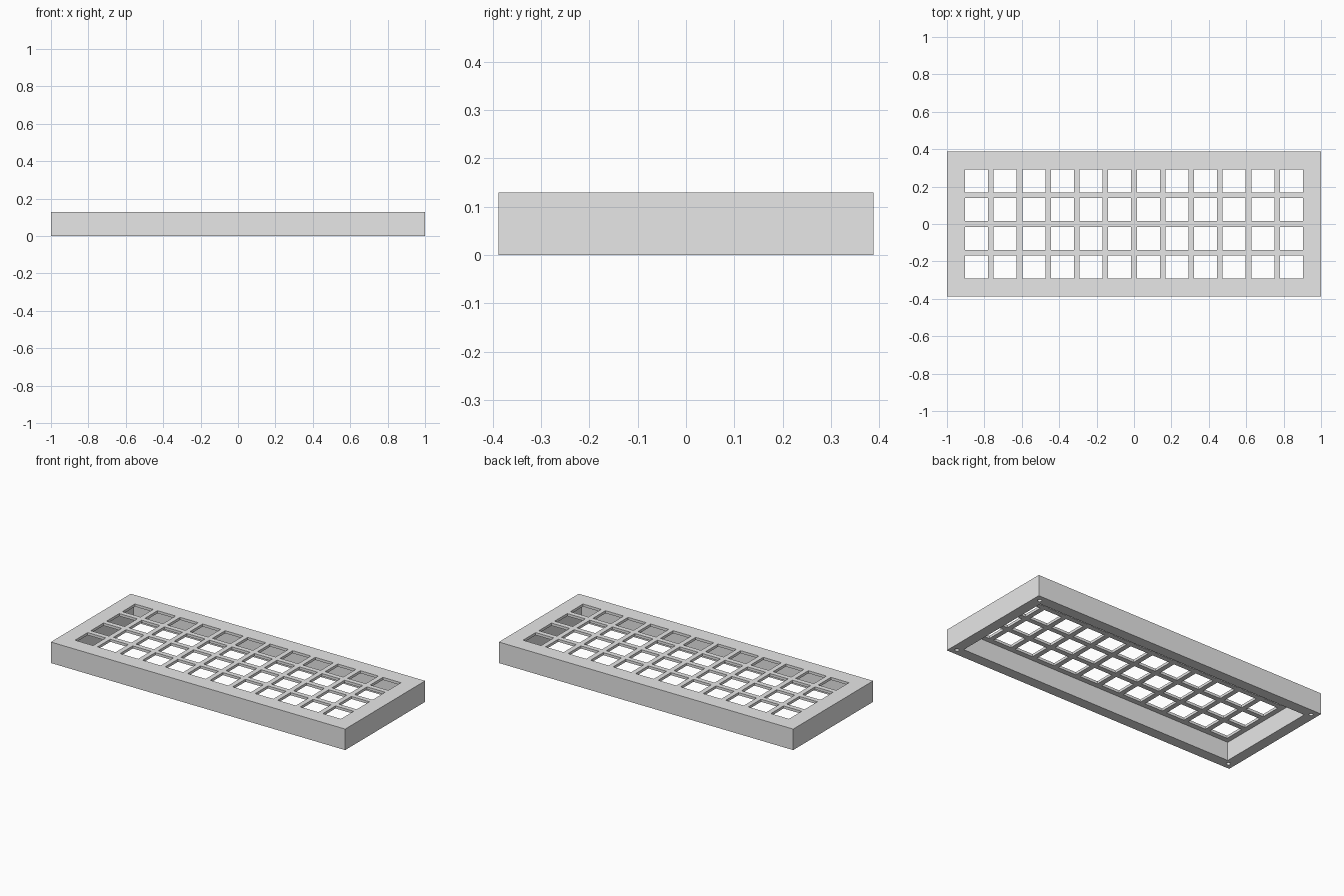
import bpy
import bmesh
from mathutils import Matrix, Vector

LENGTH, WIDTH, HEIGHT = 2.0, 0.776, 0.129
WALL, PLATE = 0.065, 0.016
COLS, ROWS, PITCH, KEY = 12, 4, 0.1531, 0.123
SCREW_INSET, SCREW_RADIUS, SCREW_DEPTH = 0.039, 0.012, 0.08

default = bpy.data.objects.get("Cube")
if default:
    bpy.data.objects.remove(default, do_unlink=True)

grey = bpy.data.materials.new("light grey")
grey.use_nodes = True
grey.diffuse_color = (0.8, 0.8, 0.8, 1)
grey.node_tree.nodes["Principled BSDF"].inputs["Base Color"].default_value = grey.diffuse_color


def add_box(bm, size, center):
    matrix = Matrix.Translation(center) @ Matrix.Diagonal(Vector((*size, 1)))
    bmesh.ops.create_cube(bm, size=1, matrix=matrix)


def make_object(name, bm):
    mesh = bpy.data.meshes.new(name)
    bm.to_mesh(mesh)
    bm.free()
    mesh.materials.append(grey)
    obj = bpy.data.objects.new(name, mesh)
    bpy.context.collection.objects.link(obj)
    return obj


def cut(target, cutter):
    cutter.hide_render = True
    mod = target.modifiers.new(cutter.name, "BOOLEAN")
    mod.operation = "DIFFERENCE"
    mod.solver = "EXACT"
    mod.object = cutter
    bpy.context.view_layer.objects.active = target
    bpy.ops.object.modifier_apply(modifier=mod.name)
    bpy.data.objects.remove(cutter, do_unlink=True)


# Solid outer block
bm = bmesh.new()
add_box(bm, (LENGTH, WIDTH, HEIGHT), (0, 0, HEIGHT / 2))
case = make_object("keyboard_case", bm)

# Hollow underside, leaving the rim and the thin top plate
bm = bmesh.new()
depth = HEIGHT - PLATE
add_box(bm, (LENGTH - 2 * WALL, WIDTH - 2 * WALL, 2 * depth), (0, 0, 0))
cut(case, make_object("cavity_cutter", bm))

# Grid of square key openings through the plate
bm = bmesh.new()
for col in range(COLS):
    for row in range(ROWS):
        x = (col - (COLS - 1) / 2) * PITCH
        y = (row - (ROWS - 1) / 2) * PITCH
        add_box(bm, (KEY, KEY, 4 * PLATE), (x, y, HEIGHT))
cut(case, make_object("key_cutter", bm))

# Blind screw holes in the four bottom corners
bm = bmesh.new()
for sx in (-1, 1):
    for sy in (-1, 1):
        spot = (sx * (LENGTH / 2 - SCREW_INSET), sy * (WIDTH / 2 - SCREW_INSET), 0)
        bmesh.ops.create_cone(bm, cap_ends=True, segments=24, radius1=SCREW_RADIUS,
                              radius2=SCREW_RADIUS, depth=2 * SCREW_DEPTH,
                              matrix=Matrix.Translation(spot))
cut(case, make_object("screw_cutter", bm))
